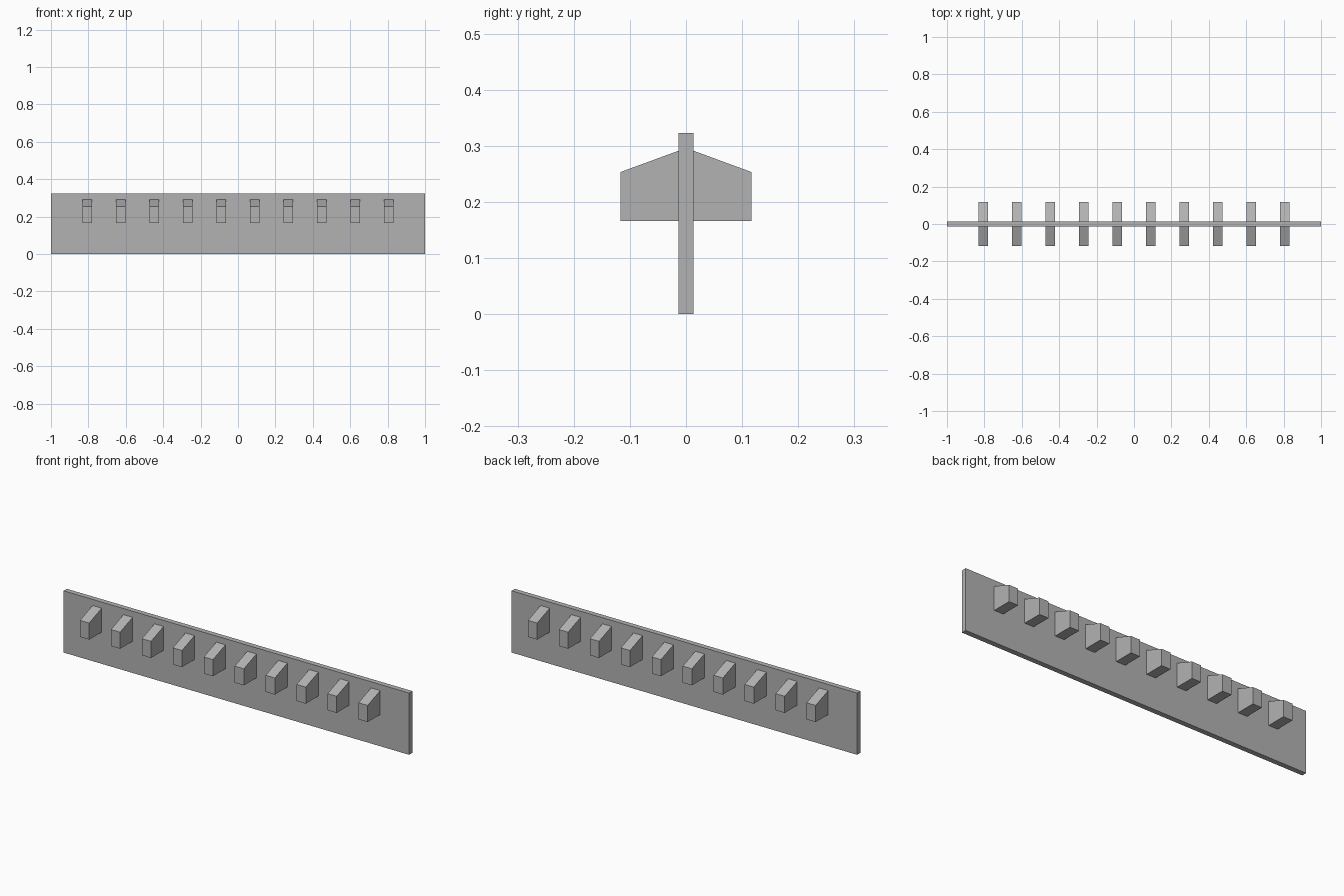
import bpy
import bmesh

cube = bpy.data.objects.get("Cube")
if cube:
    bpy.data.objects.remove(cube, do_unlink=True)

LENGTH, THICK, HEIGHT = 2.0, 0.027, 0.323
PEG_COUNT, PEG_WIDTH, PEG_REACH = 10, 0.053, 0.117
PEG_SPAN = 0.806  # centre of the outermost pegs

grey = bpy.data.materials.new("plain grey")
grey.use_nodes = True
colour = (0.45, 0.45, 0.45, 1.0)
grey.diffuse_color = colour
grey.node_tree.nodes["Principled BSDF"].inputs["Base Color"].default_value = colour


def extrude_profile(name, profile, x_centre, width):
    """Extrude a closed (y, z) outline along x."""
    bm = bmesh.new()
    face = bm.faces.new([bm.verts.new((x_centre - width / 2, y, z)) for y, z in profile])
    side = bmesh.ops.extrude_face_region(bm, geom=[face])
    moved = [v for v in side["geom"] if isinstance(v, bmesh.types.BMVert)]
    bmesh.ops.translate(bm, verts=moved, vec=(width, 0, 0))
    bmesh.ops.recalc_face_normals(bm, faces=bm.faces)
    mesh = bpy.data.meshes.new(name)
    bm.to_mesh(mesh)
    bm.free()
    mesh.materials.append(grey)
    obj = bpy.data.objects.new(name, mesh)
    bpy.context.collection.objects.link(obj)
    return obj


# Upright panel
half = THICK / 2
extrude_profile("panel", [(-half, 0), (half, 0), (half, HEIGHT), (-half, HEIGHT)], 0, LENGTH)

# Sloped-top pegs along both faces
for label, side in (("front", -1), ("back", 1)):
    outline = [(side * half, 0.166), (side * PEG_REACH, 0.166),
               (side * PEG_REACH, 0.253), (side * half, 0.291)]
    for i in range(PEG_COUNT):
        x = -PEG_SPAN + 2 * PEG_SPAN * i / (PEG_COUNT - 1)
        extrude_profile(f"{label}_peg_{i + 1}", outline, x, PEG_WIDTH)
